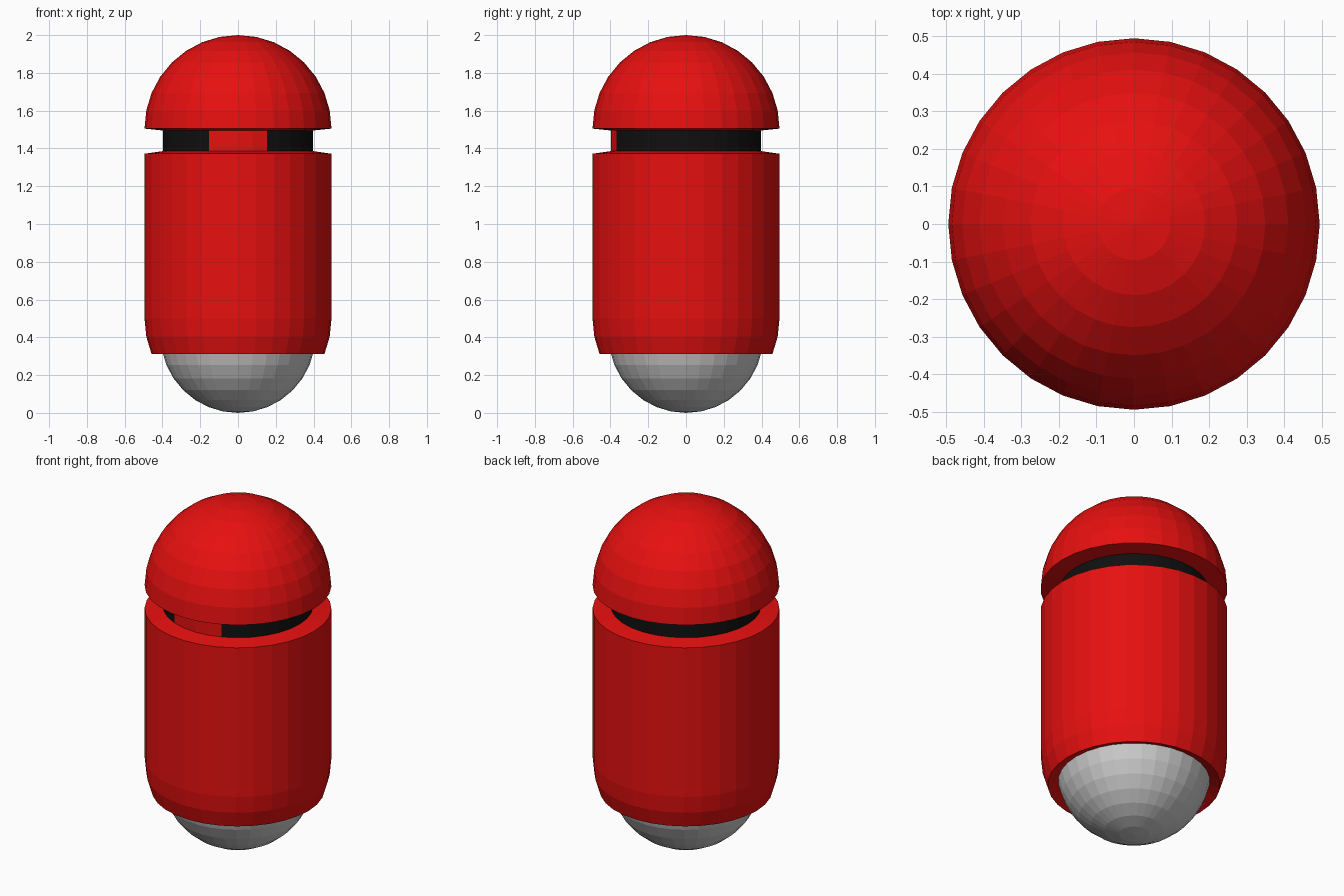
import bpy, bmesh
from math import sin, cos, pi

if "Cube" in bpy.data.objects:
    bpy.data.objects.remove(bpy.data.objects["Cube"])

SIDES = 32


def material(name, rgb):
    m = bpy.data.materials.new(name)
    m.diffuse_color = (*rgb, 1)
    m.use_nodes = True
    m.node_tree.nodes["Principled BSDF"].inputs["Base Color"].default_value = m.diffuse_color
    return m


red = material("red", (0.8, 0.005, 0.005))
black = material("black", (0.005, 0.005, 0.005))


def lathe(name, profile, mats=(), pick=None):
    """Revolve (radius, z) points, listed bottom to top, into flat faces."""
    bm = bmesh.new()
    rings = []
    for r, z in profile:
        if r < 1e-5:
            rings.append([bm.verts.new((0, 0, z))] * SIDES)
        else:
            rings.append([bm.verts.new((r * cos(2 * pi * i / SIDES),
                                        r * sin(2 * pi * i / SIDES), z))
                          for i in range(SIDES)])
    for lo, hi in zip(rings, rings[1:]):
        for i in range(SIDES):
            j = (i + 1) % SIDES
            corners = list(dict.fromkeys((lo[i], lo[j], hi[j], hi[i])))
            face = bm.faces.new(corners)
            if pick:
                face.material_index = pick(i)
    mesh = bpy.data.meshes.new(name)
    bm.to_mesh(mesh)
    bm.free()
    for m in mats:
        mesh.materials.append(m)
    obj = bpy.data.objects.new(name, mesh)
    bpy.context.collection.objects.link(obj)
    return obj


def arc(radius, centre, first, last):
    """Profile points on a 16-ring sphere, from step first to step last."""
    return [(radius * cos(k * pi / 16), centre + radius * sin(k * pi / 16))
            for k in range(first, last + 1)]


R = 0.495

# Domed cap with a thick lower rim
lathe("cap", [(0.397, 1.495)] + arc(R, 1.505, 0, 8), [red])

# Body shell, curving in at the open bottom
lathe("body_shell",
      [(0.366, 0.347)] + arc(R, 0.5, -2, 0) + [(R, 1.372), (0.397, 1.386)],
      [red])

# Recessed band, with four red front faces between the black slots
front = 3 * SIDES // 4
lathe("recessed_band", [(0.398, 1.36), (0.398, 1.52)], [black, red],
      lambda i: 1 if front - 2 <= i < front + 2 else 0)

# Ball at the base
lathe("base_ball", arc(0.41, 0.41, -8, 8))
